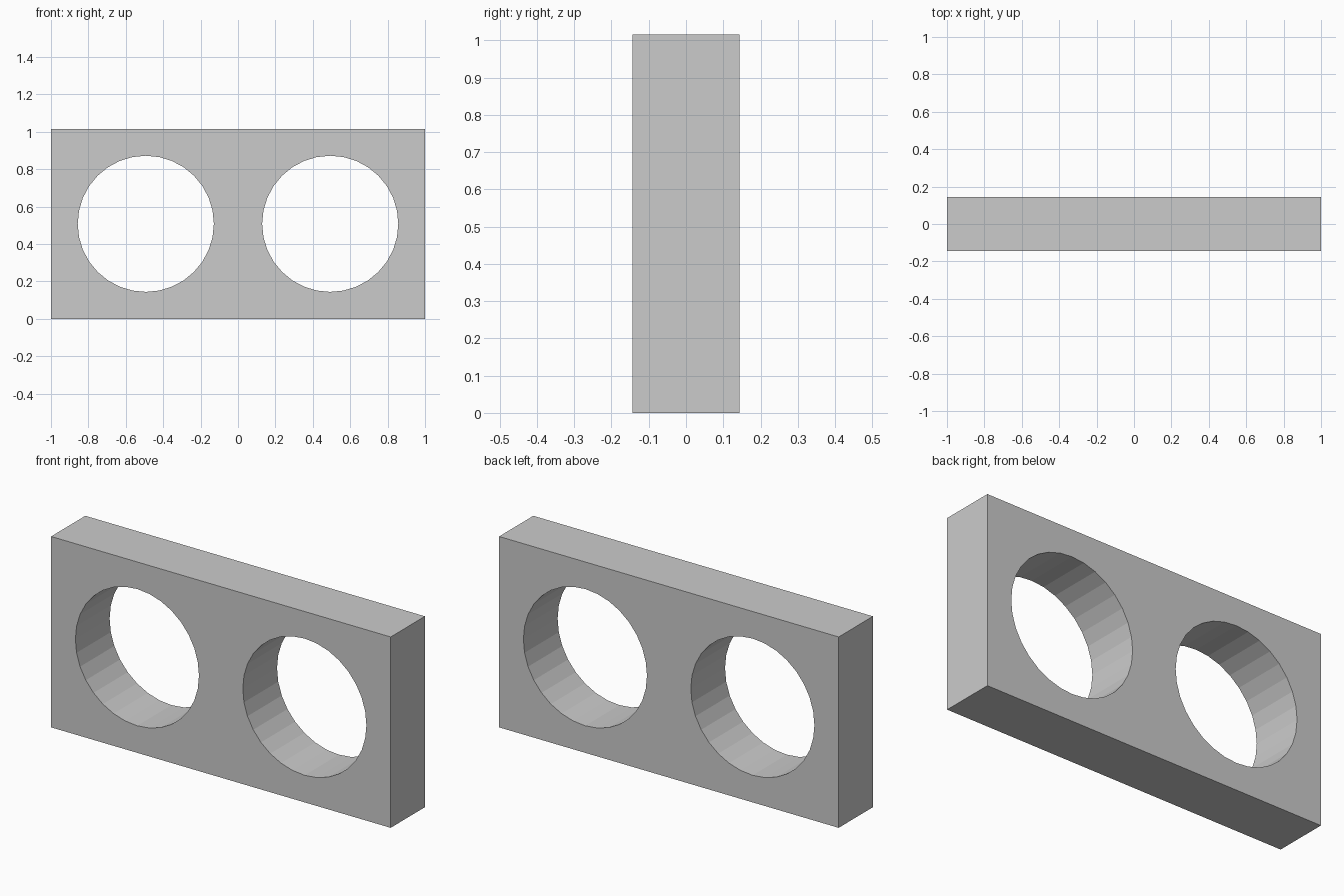
import bpy
from math import pi

if "Cube" in bpy.data.objects:
    bpy.data.objects.remove(bpy.data.objects["Cube"])

WIDTH, DEPTH, HEIGHT = 2.0, 0.288, 1.016
HOLE_X, HOLE_RADIUS = 0.493, 0.364

# Rectangular slab
bpy.ops.mesh.primitive_cube_add(size=1, location=(0, 0, HEIGHT / 2))
panel = bpy.context.object
panel.name = "panel"
panel.scale = (WIDTH, DEPTH, HEIGHT)
bpy.ops.object.transform_apply(location=False, rotation=False, scale=True)

# Two round through-holes, mirrored about the centre
for side, label in ((-1, "left"), (1, "right")):
    bpy.ops.mesh.primitive_cylinder_add(
        vertices=32, radius=HOLE_RADIUS, depth=DEPTH * 2,
        location=(side * HOLE_X, 0, HEIGHT / 2), rotation=(pi / 2, 0, 0))
    cutter = bpy.context.object
    cutter.name = label + "_hole_cutter"
    cutter.hide_render = True

    cut = panel.modifiers.new(label + "_hole", "BOOLEAN")
    cut.operation = "DIFFERENCE"
    cut.solver = "EXACT"
    cut.object = cutter
    bpy.context.view_layer.objects.active = panel
    bpy.ops.object.modifier_apply(modifier=cut.name)
    bpy.data.objects.remove(cutter, do_unlink=True)
